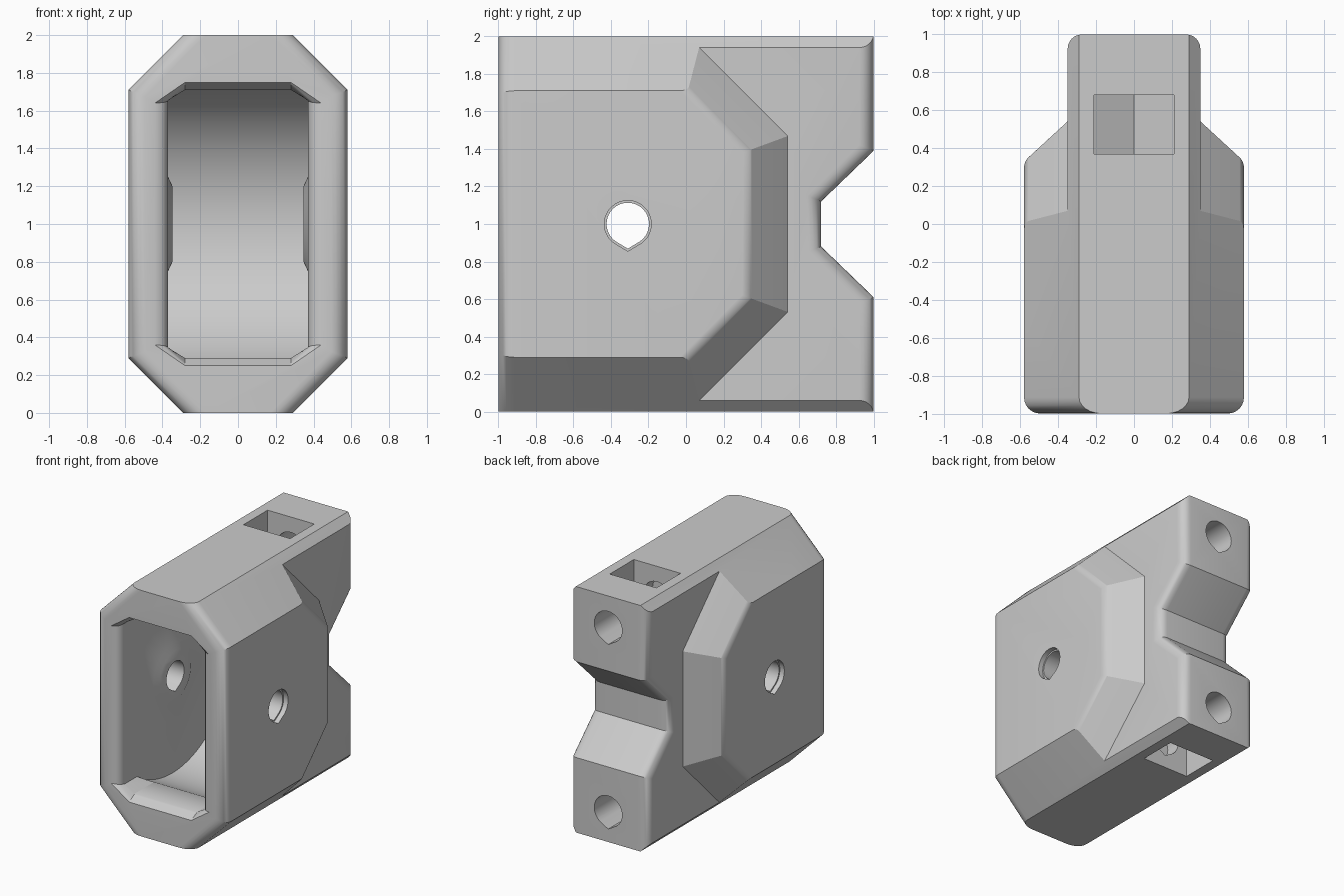
import bpy, bmesh, math
from mathutils import Vector

cube = bpy.data.objects.get("Cube")
if cube:
    bpy.data.objects.remove(cube, do_unlink=True)

grey = bpy.data.materials.new("plain grey")
grey.use_nodes = True
GREY = (0.6, 0.6, 0.6, 1)
grey.diffuse_color = GREY
grey.node_tree.nodes["Principled BSDF"].inputs["Base Color"].default_value = GREY


def finish(bm, name):
    bmesh.ops.recalc_face_normals(bm, faces=bm.faces[:])
    mesh = bpy.data.meshes.new(name)
    bm.to_mesh(mesh)
    bm.free()
    mesh.materials.append(grey)
    obj = bpy.data.objects.new(name, mesh)
    bpy.context.collection.objects.link(obj)
    return obj


def loft(sections):
    """Closed solid through rings of equal point count."""
    bm = bmesh.new()
    rings = [[bm.verts.new(p) for p in s] for s in sections]
    bm.faces.new(rings[0])
    bm.faces.new(rings[-1])
    n = len(rings[0])
    for a, b in zip(rings, rings[1:]):
        for i in range(n):
            j = (i + 1) % n
            bm.faces.new((a[i], a[j], b[j], b[i]))
    bmesh.ops.recalc_face_normals(bm, faces=bm.faces[:])
    return bm


def along_x(profile, x0, x1):
    return loft([[(x, y, z) for y, z in profile] for x in (x0, x1)])


def along_y(profile, y0, y1):
    return loft([[(x, y, z) for x, z in profile] for y in (y0, y1)])


def circle(cu, cv, r, n=64):
    return [(cu + r * math.cos(math.tau * i / n), cv + r * math.sin(math.tau * i / n))
            for i in range(n)]


def teardrop(cu, cv, r, n=36):
    """Circle with a shallow point at the bottom."""
    arc = [math.radians(-55 + 290 * i / n) for i in range(n + 1)]
    return [(cu + r * math.cos(a), cv + r * math.sin(a)) for a in arc] + [(cu, cv - 1.16 * r)]


def octagon(hx, hz, cx, cz):
    """Box outline with cut corners, centred on z = 1."""
    quarter = [(hx, cz), (cx, hz)]
    pts = quarter + [(-x, z) for x, z in quarter[::-1]]
    pts += [(-x, -z) for x, z in quarter] + [(x, -z) for x, z in quarter[::-1]]
    return [(x, 1 + z) for x, z in pts]


def combine(target, tool, operation):
    mod = target.modifiers.new(operation, "BOOLEAN")
    mod.operation, mod.solver, mod.object = operation, "EXACT", tool
    bpy.context.view_layer.objects.active = target
    bpy.ops.object.modifier_apply(modifier=mod.name)
    bpy.data.objects.remove(tool, do_unlink=True)


def bevel(bm, edges, width):
    bmesh.ops.bevel(bm, geom=edges, offset=width, offset_type="OFFSET",
                    segments=6, profile=0.5, affect="EDGES")


# Wide housing block with tapered rear shoulders
bm = along_x([(-1.1, -.1), (.9, -.1), (.9, 2.1), (-1.1, 2.1)], -.58, .58)
cuts = [(Vector((0, .56, 1)), Vector((0, 1, 0)))]
for s in (-1, 1):
    cuts.append((Vector((s * .58, .33, 1)), Vector((s * .92, 1, 0))))
    for t in (-1, 1):
        cuts.append((Vector((s * .58, .33, 1 + t * .39)), Vector((s * 1.26, 1, t))))
for co, no in cuts:
    bmesh.ops.bisect_plane(bm, geom=bm.verts[:] + bm.edges[:] + bm.faces[:],
                           plane_co=co, plane_no=no, clear_outer=True)
    bmesh.ops.holes_fill(bm, edges=[e for e in bm.edges if e.is_boundary])
bm.normal_update()
shoulder = [e for e in bm.edges if all(abs(v.co.x) > .579 for v in e.verts)
            and any(.3 < abs(f.normal.x) < .95 for f in e.link_faces)]
bevel(bm, shoulder, .03)
housing = finish(bm, "housing")

# Narrow rear block with a notch and rounded side edges
bm = along_x([(-.6, -.1), (1, -.1), (1, .61), (.72, .88), (.72, 1.12),
              (1, 1.39), (1, 2.1), (-.6, 2.1)], -.35, .35)
rear = [e for e in bm.edges if all(v.co.y > .7 for v in e.verts)
        and abs(e.verts[0].co.x - e.verts[1].co.x) < .01]
bevel(bm, rear, .075)
combine(housing, finish(bm, "rear_block"), "UNION")

# Trim to the eight-sided outline with a rounded front rim
bm = along_y(octagon(.58, 1, .29, .71), -1, 1.1)
rim = [e for e in bm.edges if all(v.co.y < -.99 for v in e.verts)
       and abs(e.verts[0].co.z - e.verts[1].co.z) > .01]
bevel(bm, rim, .085)
combine(housing, finish(bm, "outline"), "INTERSECT")

# Round wheel cavity
combine(housing, finish(along_x(circle(-.31, 1, .8, 128), -.37, .37), "cavity"), "DIFFERENCE")

# Front slot, flaring outward at the mouth
sections, r = [], .075
steps = [(-1.05, 0)] + [(-1 + r * i / 6, i / 6) for i in range(7)] + [(-.4, 1)]
for y, t in steps:
    flare = 1 - math.sqrt(1 - (1 - t) ** 2)
    ring = octagon(.37 + .07 * flare, .75 - .04 * t, .28, .64 + .015 * t)
    sections.append([(x, y, z) for x, z in ring])
combine(housing, finish(loft(sections), "slot"), "DIFFERENCE")

# Axle bosses inside the cavity
for s in (-1, 1):
    boss = loft([[(s * x, y, z) for y, z in circle(-.31, 1, rad)]
                 for x, rad in ((.42, .25), (.37, .25), (.347, .2))])
    combine(housing, finish(boss, "boss"), "UNION")

# Axle hole, slightly wider at the outer faces
combine(housing, finish(along_x(teardrop(-.31, 1, .113), -.7, .7), "axle_hole"), "DIFFERENCE")
for s in (-1, 1):
    mouth = along_x(teardrop(-.31, 1, .125), s * .54, s * .7)
    combine(housing, finish(mouth, "axle_mouth"), "DIFFERENCE")

# Screw holes and nut pockets, top and bottom
for s in (-1, 1):
    z = 1 + s * .75
    combine(housing, finish(along_y(teardrop(0, z, .125), .25, 1.1), "screw_hole"), "DIFFERENCE")
    nut = [(0, -.236), (.21, -.12), (.21, .5), (-.21, .5), (-.21, -.12)]
    pocket = along_y([(x, z + s * h) for x, h in nut], .37, .68)
    combine(housing, finish(pocket, "nut_pocket"), "DIFFERENCE")

# Keep one material and shade rounded areas smoothly
housing.data.materials.clear()
housing.data.materials.append(grey)
for poly in housing.data.polygons:
    poly.material_index = 0
bpy.ops.object.select_all(action="DESELECT")
housing.select_set(True)
bpy.context.view_layer.objects.active = housing
bpy.ops.object.shade_smooth_by_angle(angle=math.radians(30))
